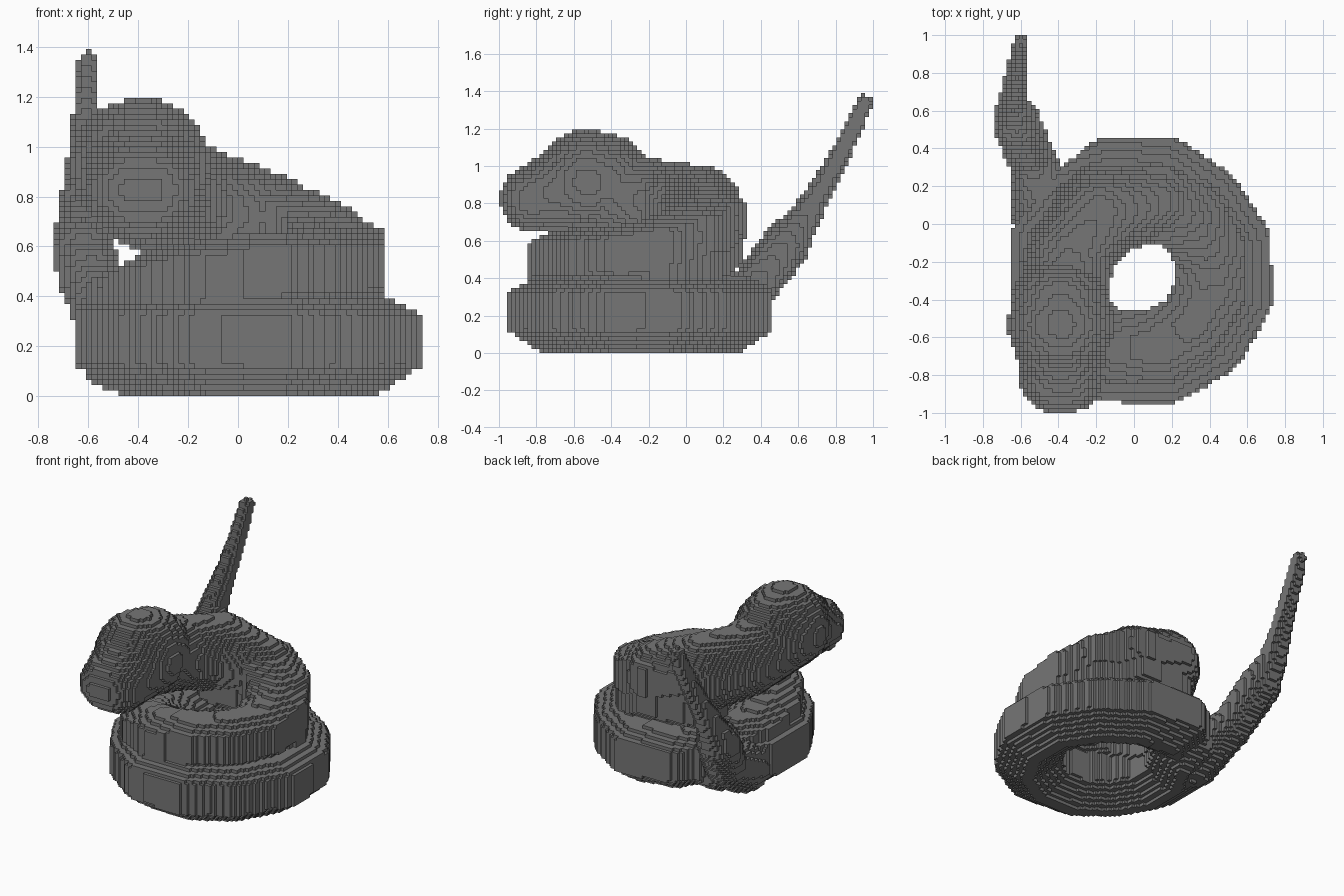
import bpy, bmesh, math
from mathutils import Vector
from itertools import product

cube = bpy.data.objects.get("Cube")
if cube:
    bpy.data.objects.remove(cube, do_unlink=True)

CELL = 2 / 92                      # edge of one block
CENTRE = Vector((0.02, -0.24, 0))  # axis of the coil

skin = bpy.data.materials.new("grey_skin")
skin.use_nodes = True
skin.diffuse_color = (0.18, 0.18, 0.18, 1)
skin.node_tree.nodes["Principled BSDF"].inputs["Base Color"].default_value = skin.diffuse_color


def facet(d):
    """Flat-sided coil section: shallow top bevel, deeper bottom bevel."""
    h, v = math.hypot(d.x, d.y), abs(d.z)
    if d.z > 0:
        return max(h, 1.15 * v, 0.47 * h + 0.96 * v)
    return max(h, v, 0.6 * h + 0.9 * v)


def round_dist(d):
    return d.length


def tube(path, dist):
    """Blocks inside a tapered tube through (x, y, z, radius) stations."""
    cells = set()
    for p, q in zip(path, path[1:]):
        a, b = Vector(p[:3]), Vector(q[:3])
        axis = b - a
        r = max(p[3], q[3])
        spans = [range(math.floor((min(a[i], b[i]) - r) / CELL),
                       math.ceil((max(a[i], b[i]) + r) / CELL) + 1) for i in range(3)]
        for c in product(*spans):
            pt = Vector([(n + 0.5) * CELL for n in c])
            t = min(1, max(0, (pt - a).dot(axis) / axis.length_squared))
            if c[2] >= 0 and dist(pt - a - axis * t) <= p[3] + (q[3] - p[3]) * t:
                cells.add(c)
    return cells


def blend(keys, x):
    """Linear interpolation through (x, value) pairs."""
    for (x0, v0), (x1, v1) in zip(keys, keys[1:]):
        if x <= x1:
            return v0 + (v1 - v0) * max(0, x - x0) / (x1 - x0)
    return keys[-1][1]


# Coil: two turns, the upper one tighter and climbing towards the neck
radius_keys = [(135, 0.49), (225, 0.48), (270, 0.525), (345, 0.525), (405, 0.495), (450, 0.525),
               (540, 0.44), (630, 0.425), (720, 0.4), (795, 0.37)]
height_keys = [(135, 0.22), (225, 0.22), (270, 0.215), (450, 0.215), (540, 0.34), (630, 0.49),
               (720, 0.52), (795, 0.7)]
girth_keys = [(135, 0.21), (450, 0.21), (540, 0.19), (720, 0.185), (795, 0.2)]
coil = []
for deg in range(135, 800, 30):
    a, r = math.radians(deg), blend(radius_keys, deg)
    coil.append((CENTRE.x + r * math.cos(a), CENTRE.y + r * math.sin(a),
                 blend(height_keys, deg), blend(girth_keys, deg)))
neck = [coil[-1], (-0.18, 0.06, 0.76, 0.245), (-0.33, -0.15, 0.8, 0.23), (-0.38, -0.4, 0.85, 0.235)]

# The climbing part is deep enough to rest on the turn below
support = [(x, y, z - 0.14, 0.185) for x, y, z, r in coil[-3:] + [(-0.15, 0.09, 0.7, 0)]]

# Head: round skull tapering to a broad snout
head = [(-0.39, -0.44, 0.91, 0.265), (-0.39, -0.53, 0.915, 0.28),
        (-0.43, -0.82, 0.825, 0.175), (-0.34, -0.82, 0.825, 0.175), (-0.39, -0.53, 0.915, 0.28)]

# Tail: leaves the lower turn and sweeps up behind
tail = [(-0.46, 0.05, 0.2, 0.19), (-0.54, 0.34, 0.32, 0.125), (-0.62, 0.53, 0.575, 0.13),
        (-0.64, 0.64, 0.73, 0.085), (-0.63, 0.73, 0.89, 0.065), (-0.615, 0.82, 1.05, 0.055),
        (-0.605, 0.9, 1.21, 0.05), (-0.6, 0.955, 1.34, 0.042)]

parts = {"head": tube(head, round_dist),
         "coiled_body": tube(coil, facet) | tube(support, facet) | tube(neck, round_dist),
         "tail": tube(tail, round_dist)}
solid = set().union(*parts.values())


def build(name, cells):
    """Outer block faces of one part."""
    bm, corners = bmesh.new(), {}

    def corner(c):
        if c not in corners:
            corners[c] = bm.verts.new([n * CELL for n in c])
        return corners[c]

    for c in cells:
        for i, side in product(range(3), (0, 1)):
            near = list(c)
            near[i] += 2 * side - 1
            if tuple(near) in solid:
                continue
            quad = []
            for u, v in ((0, 0), (1, 0), (1, 1), (0, 1)):
                k = list(c)
                k[i] += side
                k[(i + 1) % 3] += u
                k[(i + 2) % 3] += v
                quad.append(corner(tuple(k)))
            bm.faces.new(quad if side else quad[::-1])
    mesh = bpy.data.meshes.new(name)
    bm.to_mesh(mesh)
    bm.free()
    mesh.materials.append(skin)
    bpy.context.collection.objects.link(bpy.data.objects.new(name, mesh))


claimed = set()
for name, cells in parts.items():
    build(name, cells - claimed)
    claimed |= cells
